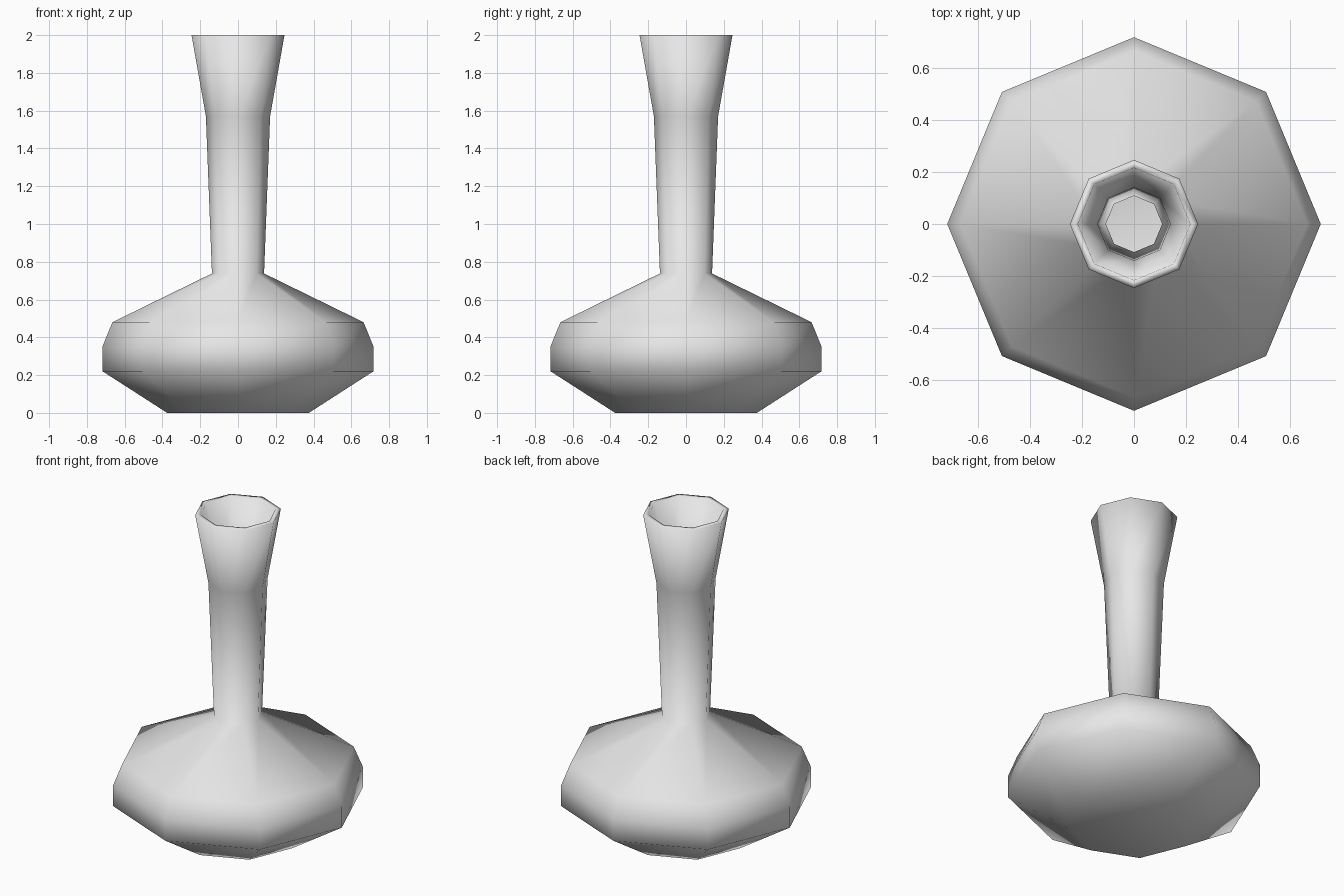
import bpy, bmesh, math

cube = bpy.data.objects.get("Cube")
if cube:
    bpy.data.objects.remove(cube, do_unlink=True)

SIDES = 8

# Material
glaze = bpy.data.materials.new("grey_glaze")
glaze.use_nodes = True
colour = (0.8, 0.8, 0.8, 1.0)
glaze.diffuse_color = colour
glaze.node_tree.nodes["Principled BSDF"].inputs["Base Color"].default_value = colour

# Radius and height: outside from the foot up to the rim
outside = [(0.375, 0.0), (0.717, 0.22), (0.717, 0.352), (0.665, 0.48),
           (0.138, 0.738), (0.17, 1.57), (0.246, 2.0)]
# Inside from the rim down to the floor
inside = [(0.216, 2.0), (0.14, 1.575), (0.108, 0.72), (0.642, 0.455),
          (0.687, 0.345), (0.687, 0.237), (0.365, 0.03)]


def ring(bm, radius, height):
    angles = [math.tau * i / SIDES for i in range(SIDES)]
    return [bm.verts.new((radius * math.cos(a), radius * math.sin(a), height))
            for a in angles]


# Hollow vase: lathe the whole profile and close the foot and floor
bm = bmesh.new()
rings = [ring(bm, r, z) for r, z in outside + inside]
for low, high in zip(rings, rings[1:]):
    for i in range(SIDES):
        j = (i + 1) % SIDES
        bm.faces.new((low[i], low[j], high[j], high[i]))
bm.faces.new(rings[0][::-1])
bm.faces.new(rings[-1])
bmesh.ops.recalc_face_normals(bm, faces=bm.faces[:])
for face in bm.faces:
    face.smooth = True

mesh = bpy.data.meshes.new("vase")
bm.to_mesh(mesh)
bm.free()
mesh.materials.append(glaze)
vase = bpy.data.objects.new("vase", mesh)
bpy.context.collection.objects.link(vase)
